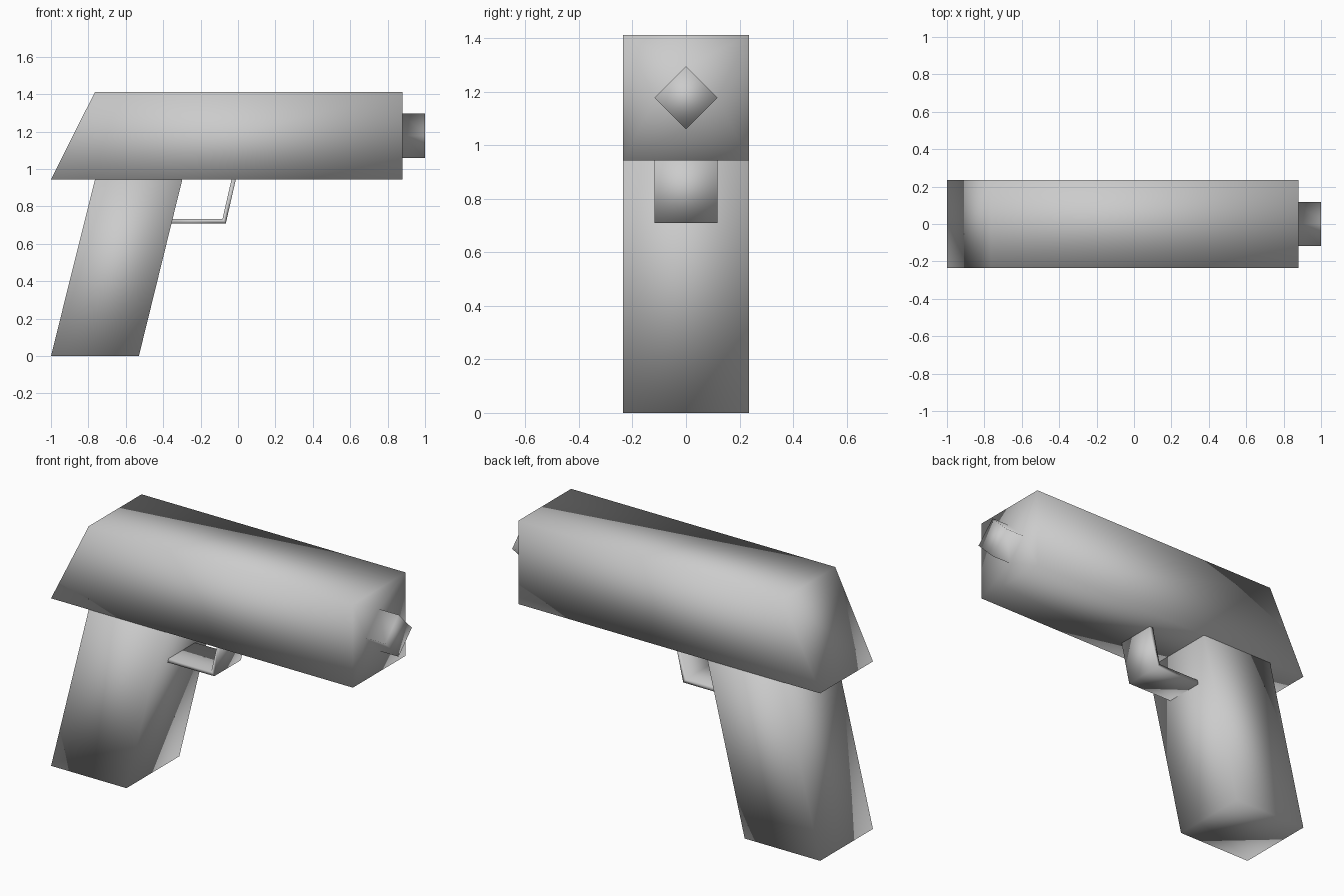
import bpy
import bmesh

if "Cube" in bpy.data.objects:
    bpy.data.objects.remove(bpy.data.objects["Cube"])

grey = bpy.data.materials.new("plain grey")
grey.use_nodes = True
COLOUR = (0.6, 0.6, 0.6, 1)
grey.diffuse_color = COLOUR
grey.node_tree.nodes["Principled BSDF"].inputs["Base Color"].default_value = COLOUR


def prism(bm, profile, half_width):
    """Extrude an x-z outline across y; return the front and back vertices."""
    front = [bm.verts.new((x, -half_width, z)) for x, z in profile]
    back = [bm.verts.new((x, half_width, z)) for x, z in profile]
    bm.faces.new(front)
    bm.faces.new(back[::-1])
    n = len(profile)
    for i in range(n):
        j = (i + 1) % n
        bm.faces.new((front[j], front[i], back[i], back[j]))
    return front, back


def finish(bm, name):
    """Turn the bmesh into a smooth-shaded object."""
    bmesh.ops.recalc_face_normals(bm, faces=bm.faces[:])
    for f in bm.faces:
        f.smooth = True
    mesh = bpy.data.meshes.new(name)
    bm.to_mesh(mesh)
    bm.free()
    mesh.materials.append(grey)
    obj = bpy.data.objects.new(name, mesh)
    bpy.context.collection.objects.link(obj)
    return obj


HALF = 0.235          # half the width of body and grip
UNDER, TOP = 0.943, 1.412
FACE_X, TIP_X = 0.88, 1.0
RADIUS = 0.118        # muzzle corner radius

# Body with a slanted rear
bm = bmesh.new()
front, back = prism(bm, [(-1, UNDER), (FACE_X, UNDER), (FACE_X, TOP), (-0.765, TOP)], HALF)
corners = [front[1], back[1], back[2], front[2]]
bm.faces.remove(next(f for f in bm.faces if set(f.verts) == set(corners)))

# Diamond muzzle growing out of the body's end face
mid = (UNDER + TOP) / 2
offsets = [(0, -RADIUS), (RADIUS, 0), (0, RADIUS), (-RADIUS, 0)]
base, tip = ([bm.verts.new((x, y, mid + z)) for y, z in offsets] for x in (FACE_X, TIP_X))
for i in range(4):
    j = (i + 1) % 4
    bm.faces.new((corners[i], corners[j], base[i]))
    bm.faces.new((corners[j], base[j], base[i]))
    bm.faces.new((base[i], base[j], tip[j], tip[i]))
bm.faces.new(tip)
finish(bm, "body_and_muzzle")

# Leaning grip
bm = bmesh.new()
prism(bm, [(-1, 0), (-0.53, 0), (-0.298, UNDER), (-0.765, UNDER)], HALF)
finish(bm, "grip")

# Bent trigger guard
bm = bmesh.new()
prism(bm, [(-0.357, 0.71), (-0.065, 0.71), (-0.012, UNDER),
           (-0.035, UNDER), (-0.083, 0.733), (-0.351, 0.733)], RADIUS)
finish(bm, "trigger_guard")
